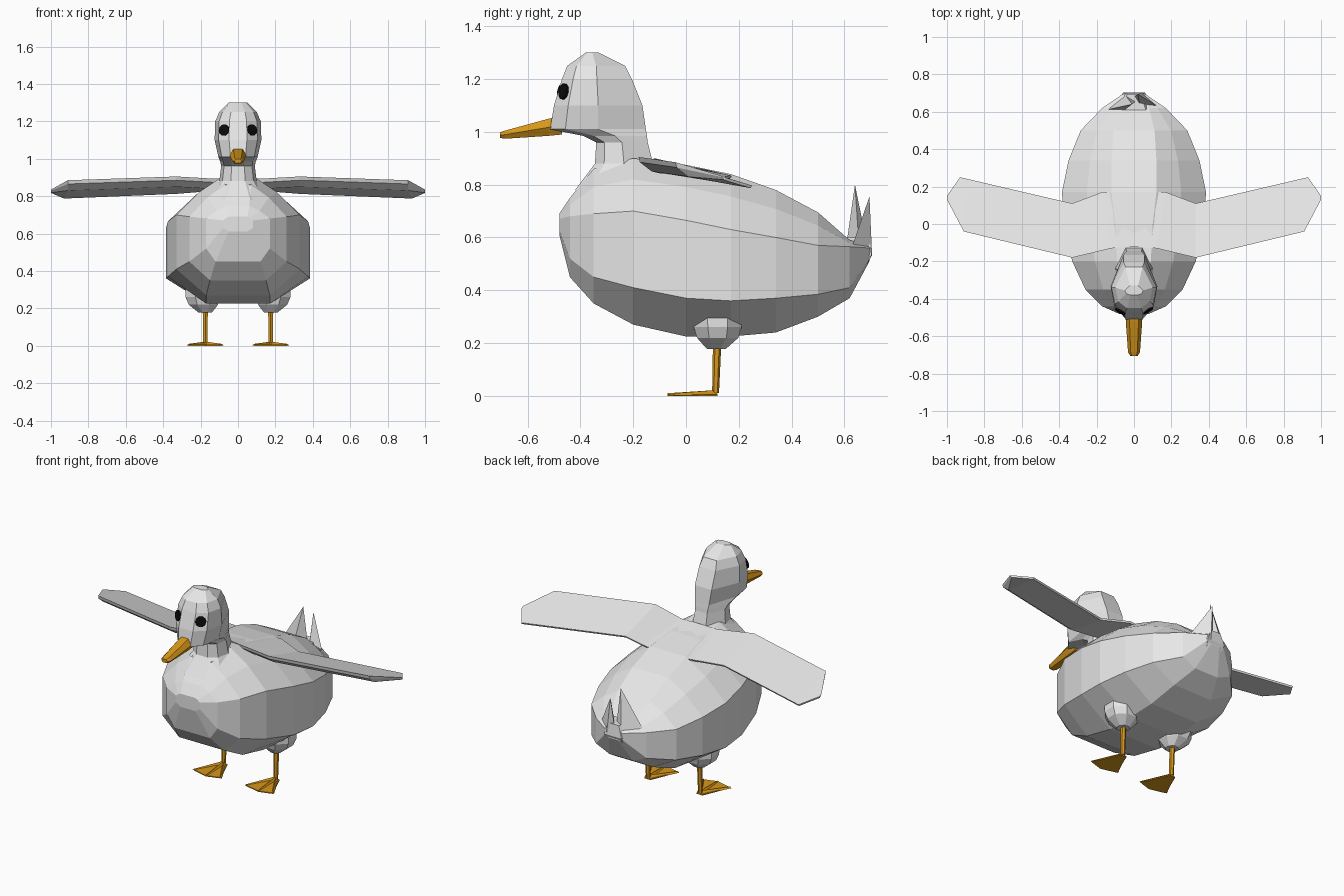
import bpy, bmesh, math
from mathutils import Vector
from mathutils.bvhtree import BVHTree

if "Cube" in bpy.data.objects:
    bpy.data.objects.remove(bpy.data.objects["Cube"])


def material(name, rgb):
    m = bpy.data.materials.new(name)
    m.diffuse_color = (*rgb, 1)
    m.use_nodes = True
    m.node_tree.nodes["Principled BSDF"].inputs["Base Color"].default_value = m.diffuse_color
    return m


WHITE = material("feather_white", (0.8, 0.8, 0.8))
ORANGE = material("bill_orange", (0.68, 0.31, 0.01))
BLACK = material("eye_black", (0.003, 0.003, 0.003))


def make(name, verts, faces, mat):
    """Flat-shaded mesh object with outward normals."""
    me = bpy.data.meshes.new(name)
    me.from_pydata([tuple(v) for v in verts], [], faces)
    bm = bmesh.new()
    bm.from_mesh(me)
    bmesh.ops.recalc_face_normals(bm, faces=bm.faces)
    bm.to_mesh(me)
    bm.free()
    me.materials.append(mat)
    ob = bpy.data.objects.new(name, me)
    bpy.context.collection.objects.link(ob)
    return ob


def loft(name, rings, mat):
    """Skin closed rings of equal length and cap both ends."""
    n = len(rings[0])
    verts = [v for r in rings for v in r]
    faces = [(i * n + j, i * n + (j + 1) % n, (i + 1) * n + (j + 1) % n, (i + 1) * n + j)
             for i in range(len(rings) - 1) for j in range(n)]
    faces += [tuple(range(n)), tuple(range(len(verts) - n, len(verts)))]
    return make(name, verts, faces, mat)


def mirrored(half):
    """Close a right-hand half outline across x = 0."""
    return half + [(-x, y, z) for x, y, z in reversed(half)]


# Body: y, bottom z, lower side z, upper side z, top z, bottom / side / top half widths
body = []
for y, zb, zl, zu, zt, b, w, t in [
        (-0.48, 0.61, 0.63, 0.67, 0.69, 0.05, 0.08, 0.05),
        (-0.44, 0.45, 0.52, 0.68, 0.75, 0.12, 0.17, 0.06),
        (-0.35, 0.35, 0.45, 0.69, 0.86, 0.15, 0.26, 0.07),
        (-0.20, 0.27, 0.41, 0.70, 0.90, 0.17, 0.33, 0.09),
        (0.00, 0.225, 0.37, 0.665, 0.875, 0.17, 0.375, 0.10),
        (0.17, 0.225, 0.36, 0.63, 0.84, 0.17, 0.385, 0.12),
        (0.34, 0.24, 0.37, 0.60, 0.78, 0.16, 0.35, 0.12),
        (0.50, 0.30, 0.385, 0.57, 0.695, 0.13, 0.285, 0.11),
        (0.62, 0.37, 0.41, 0.565, 0.59, 0.08, 0.17, 0.08),
        (0.695, 0.51, 0.52, 0.56, 0.57, 0.03, 0.06, 0.03)]:
    # shoulder point softens the slope between the side and the back
    shoulder = (t * 0.5 + w * 0.5, y, zu + (zt - zu) * 0.6)
    body.append(mirrored([(b, y, zb), (w, y, zl), (w, y, zu), shoulder, (t, y, zt)]))
loft("body", body, WHITE)

# Neck and head: z, front y, back y, half width
head = []
for z, f, k, w in [
        (0.78, -0.42, -0.06, 0.17), (0.88, -0.345, -0.125, 0.10),
        (0.96, -0.34, -0.145, 0.09), (0.985, -0.39, -0.148, 0.095),
        (1.01, -0.515, -0.152, 0.105), (1.10, -0.50, -0.165, 0.125),
        (1.20, -0.47, -0.205, 0.122), (1.25, -0.45, -0.23, 0.10),
        (1.30, -0.38, -0.33, 0.05)]:
    d = k - f
    head.append(mirrored([(w * 0.38, f, z), (w * 0.83, f + d * 0.16, z),
                          (w, f + d * 0.5, z), (w * 0.45, k, z)]))
head_ob = loft("neck_and_head", head, WHITE)

# Bill
loft("bill", [mirrored([(w * 0.6, y, z0), (w, y, (z0 + z1) / 2), (w * 0.55, y, z1)])
              for y, z0, z1, w in [(-0.47, 0.99, 1.06, 0.045), (-0.52, 0.985, 1.05, 0.044),
                                   (-0.685, 0.974, 1.005, 0.032), (-0.705, 0.977, 0.998, 0.02)]],
     ORANGE)

# Eyes: thin ten-sided plates lying on the face
tree = BVHTree.FromPolygons([v.co for v in head_ob.data.vertices],
                            [p.vertices for p in head_ob.data.polygons])
for side, s in (("right", 1), ("left", -1)):
    hit, nor, _, _ = tree.ray_cast(Vector((0.072 * s, -1, 1.152)), Vector((0, 1, 0)))
    nor = (nor + Vector((0, -0.35, 0))).normalized()
    u = nor.cross(Vector((0, 0, 1))).normalized()
    v = u.cross(nor)
    disc = [u * 0.031 * math.cos(a * math.tau / 10) + v * 0.031 * math.sin(a * math.tau / 10)
            for a in range(10)]
    loft(f"{side}_eye", [[hit + p + nor * h for p in disc] for h in (0.0, 0.009)], BLACK)

# Wings: leading and trailing points from root to tip, thicker along the leading edge
lead = [(0, -0.12, 0.90), (0.12, -0.13, 0.893), (0.33, -0.18, 0.905),
        (0.91, -0.04, 0.885), (1.0, 0.13, 0.835)]
trail = [(0, 0.18, 0.82), (0.17, 0.17, 0.835), (0.33, 0.11, 0.822),
         (0.93, 0.25, 0.797), (1.0, 0.15, 0.827)]
for side, s in (("right", 1), ("left", -1)):
    rings = []
    for (lx, ly, lz), (tx, ty, tz) in zip(lead, trail):
        e = 0.3 if lx > 0.95 else 1
        ring = [(lx, ly, lz), (tx, ty, tz), (tx, ty - 0.005, tz - 0.01),
                (lx, ly + 0.05 * e, lz - 0.055 * e), (lx, ly + 0.005, lz - 0.02 * e)]
        rings.append([(s * x, y, z) for x, y, z in ring])
    loft(f"{side}_wing", rings, WHITE)

# Tail: two upright pointed feathers
for name, base, tip in [
        ("left_tail_feather", [(-0.15, 0.61, 0.56), (-0.05, 0.61, 0.59),
                               (0.01, 0.655, 0.57), (-0.05, 0.695, 0.53)], (-0.01, 0.64, 0.80)),
        ("right_tail_feather", [(0.14, 0.62, 0.54), (0.03, 0.64, 0.58),
                                (0.0, 0.68, 0.55), (0.04, 0.705, 0.53)], (0.02, 0.695, 0.755))]:
    make(name, base + [tip], [(0, 1, 2, 3)] + [(i, (i + 1) % 4, 4) for i in range(4)], WHITE)

# Tail rump joining the feathers to the body
loft("tail_rump", [[(x * w, y, z) for x, y in ((-1, 0.56), (1, 0.56), (0.45, k), (-0.45, k))]
                   for z, w, k in [(0.40, 0.08, 0.635), (0.53, 0.13, 0.703), (0.60, 0.08, 0.695)]],
     WHITE)


def circle(cx, cy, z, r, n, ry=1.0):
    return [(cx + r * math.cos((i + 0.5) * math.tau / n),
             cy + r * ry * math.sin((i + 0.5) * math.tau / n), z) for i in range(n)]


# Thighs, shanks and webbed feet
for side, s in (("right", 1), ("left", -1)):
    x = 0.175 * s
    loft(f"{side}_thigh", [circle(x + 0.015 * s, 0.12, 0.34, 0.10, 8),
                           circle(x + 0.015 * s, 0.12, 0.26, 0.098, 8),
                           circle(x + 0.01 * s, 0.12, 0.22, 0.085, 8),
                           circle(x, 0.115, 0.177, 0.038, 8)], WHITE)
    loft(f"{side}_shank", [circle(x, 0.118, 0.20, 0.016, 6), circle(x, 0.112, 0.01, 0.013, 6)],
         ORANGE)
    loft(f"{side}_foot_web", [[(x + a, y, z) for a, y in
                               ((-0.02, 0.12), (0.02, 0.12), (0.09, -0.045),
                                (0.01, -0.07), (-0.09, -0.045))] for z in (0.0, 0.006)], ORANGE)
    for i, (a, y) in enumerate(((-0.09, -0.045), (0.01, -0.07), (0.09, -0.045))):
        loft(f"{side}_toe_{i + 1}", [
            [(x - 0.014, 0.12, 0.002), (x + 0.014, 0.12, 0.002), (x, 0.115, 0.022)],
            [(x + a - 0.008, y, 0.002), (x + a + 0.008, y, 0.002), (x + a, y, 0.01)]], ORANGE)
